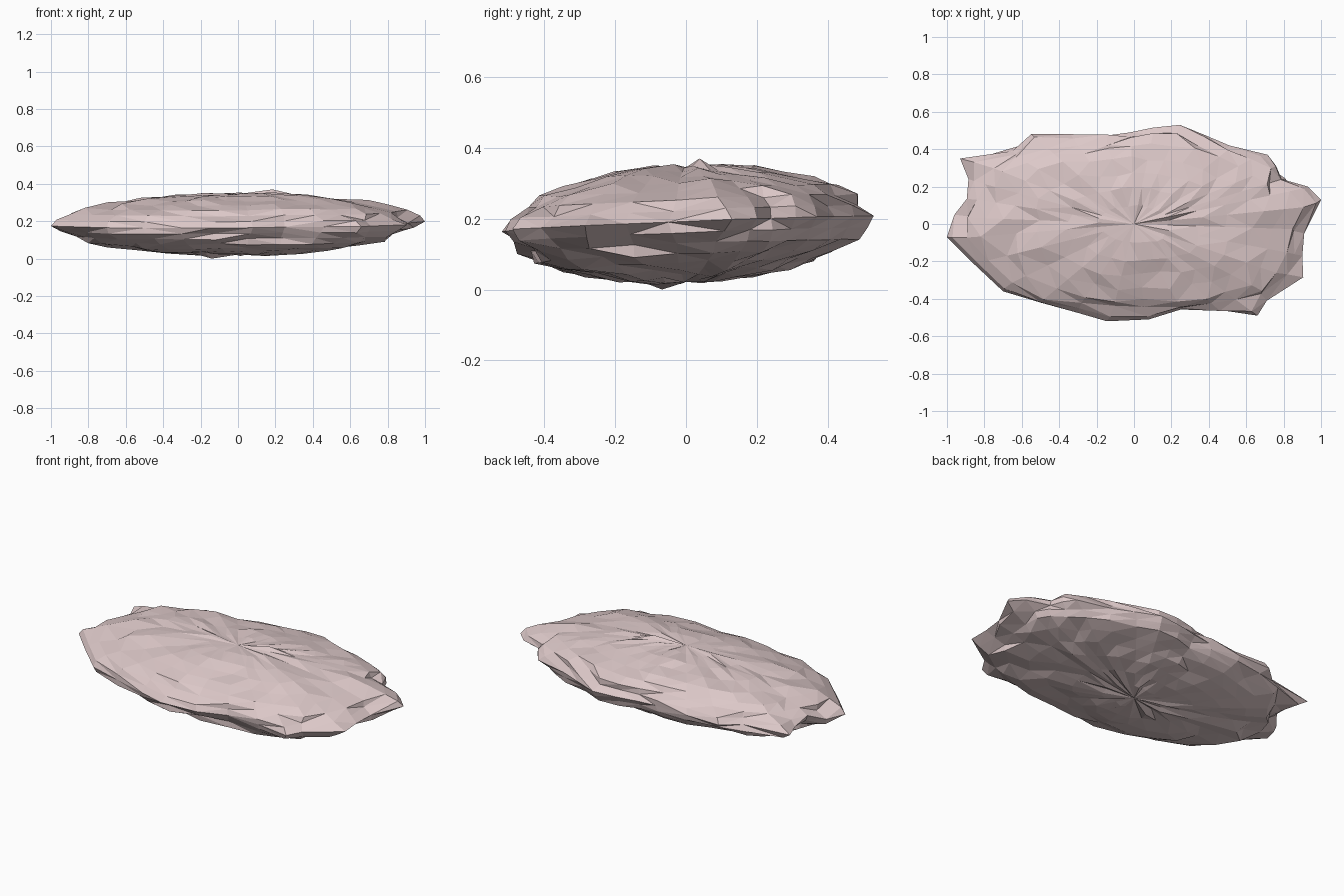
import bpy, bmesh, math, random

if "Cube" in bpy.data.objects:
    bpy.data.objects.remove(bpy.data.objects["Cube"])

random.seed(7)

# Plan outline of the slab, counter-clockwise (one point per sphere segment)
OUTLINE = [(1.0, .13), (.93, .2), (.79, .24), (.76, .31), (.715, .37), (.51, .42), (.38, .475),
           (.245, .53), (.1, .515), (-.02, .49), (-.13, .475), (-.34, .48), (-.55, .48),
           (-.65, .39), (-.93, .35), (-.885, .24), (-.88, .13), (-.96, .05), (-1.0, -.07),
           (-.86, -.21), (-.7, -.36), (-.5, -.42), (-.3, -.475), (-.145, -.52), (.08, -.51),
           (.25, -.457), (.46, -.46), (.66, -.49), (.71, -.41), (.905, -.285), (.9, -.17), (.91, -.05)]
N = len(OUTLINE)
RINGS = 16
HALF = .164
MIDDLE = .185


def rim_point(i, smooth):
    """Outline point, blended towards the average of its neighbours."""
    (ax, ay), (bx, by), (cx, cy) = OUTLINE[i - 1], OUTLINE[i], OUTLINE[(i + 1) % N]
    return (bx + ((ax + bx + cx) / 3 - bx) * smooth, by + ((ay + by + cy) / 3 - by) * smooth)


# Flattened, slightly tilted sphere whose vertices are pushed in and out
bm = bmesh.new()
bmesh.ops.create_uvsphere(bm, u_segments=N, v_segments=RINGS, radius=1)
for v in bm.verts:
    lat = math.asin(max(-1, min(1, v.co.z)))
    i = round(math.atan2(v.co.y, v.co.x) / math.tau * N) % N
    s = 1 + random.uniform(-.06, .05)
    if abs(lat) < .01:
        s = 1
    ox, oy = rim_point(i, min(1, abs(lat) / .4))
    plan = min(s * math.cos(lat), 1)
    x, y = ox * plan, oy * plan
    v.co = (x, y, MIDDLE + math.sin(lat) * HALF * s + .04 * y + .008 * x)

# Lowest and highest tips set the full height
max(bm.verts, key=lambda v: v.co.z).co.z = .37
min(bm.verts, key=lambda v: v.co.z).co.z = 0

bmesh.ops.triangulate(bm, faces=bm.faces[:])
bmesh.ops.recalc_face_normals(bm, faces=bm.faces[:])
mesh = bpy.data.meshes.new("flat_rock")
bm.to_mesh(mesh)
bm.free()
rock = bpy.data.objects.new("flat_rock", mesh)
bpy.context.collection.objects.link(rock)

# Single pinkish grey stone colour
stone = bpy.data.materials.new("pinkish grey stone")
stone.diffuse_color = (.72, .58, .58, 1)
stone.use_nodes = True
stone.node_tree.nodes["Principled BSDF"].inputs["Base Color"].default_value = stone.diffuse_color
mesh.materials.append(stone)
